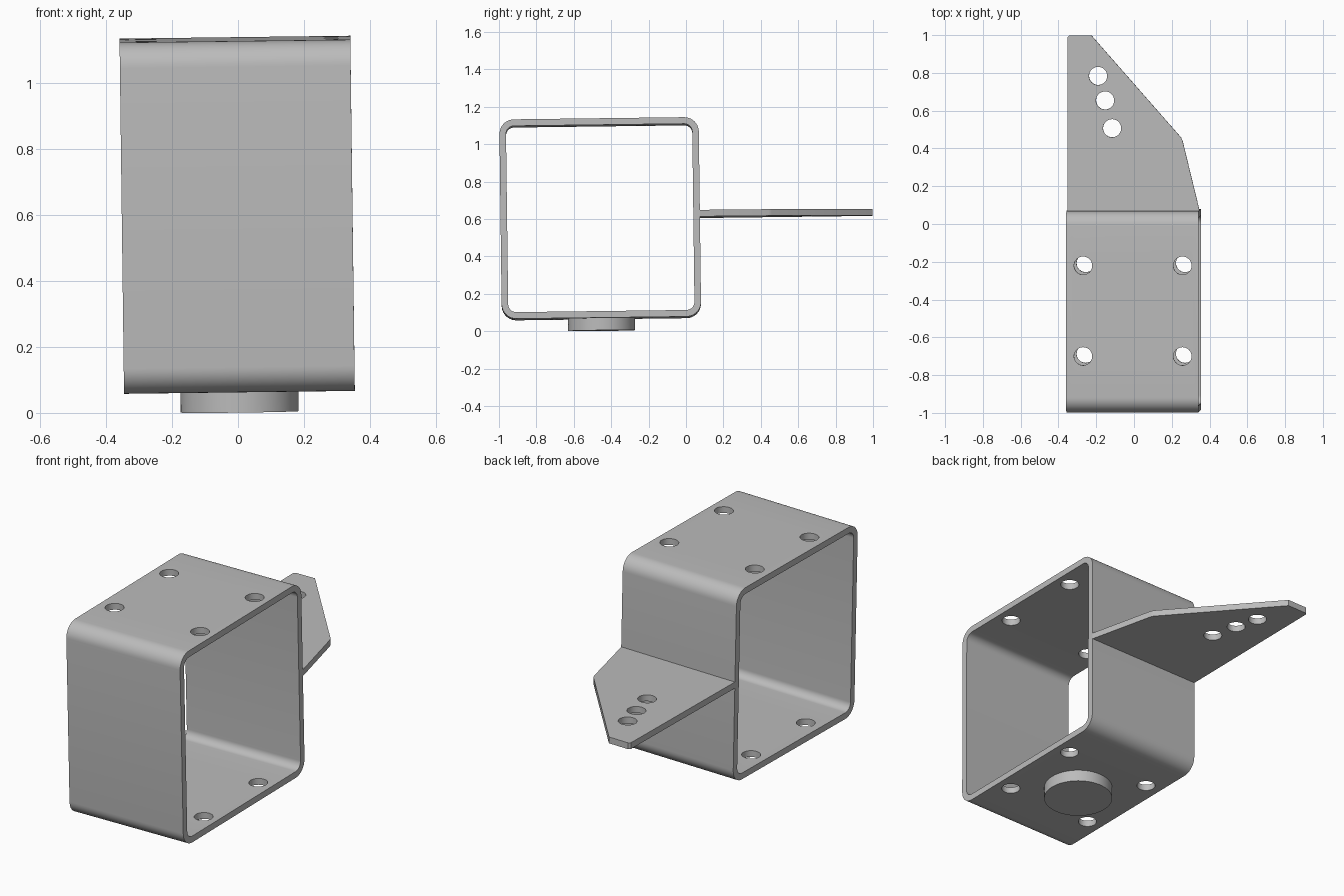
import bpy, bmesh
from math import sin, cos, pi, radians
from mathutils import Matrix

if "Cube" in bpy.data.objects:
    bpy.data.objects.remove(bpy.data.objects["Cube"])

SIDE, WIDTH, WALL, RADIUS = 1.066, 0.70, 0.035, 0.078
HOLE_R = 0.048
TILT = 0.0127
# The whole bracket leans slightly about both horizontal axes
POSE = (Matrix.Translation((-0.0025, -0.4585, 0.601))
        @ Matrix.Rotation(TILT, 4, 'X') @ Matrix.Rotation(-TILT, 4, 'Y'))

steel = bpy.data.materials.new("plain_grey")
steel.use_nodes = True
GREY = (0.5, 0.5, 0.5, 1)
steel.diffuse_color = GREY
steel.node_tree.nodes["Principled BSDF"].inputs["Base Color"].default_value = GREY


def make_object(name, bm):
    bmesh.ops.recalc_face_normals(bm, faces=bm.faces)
    mesh = bpy.data.meshes.new(name)
    bm.to_mesh(mesh)
    bm.free()
    mesh.materials.append(steel)
    obj = bpy.data.objects.new(name, mesh)
    bpy.context.collection.objects.link(obj)
    return obj


def cylinder(bm, x, y, z, radius, depth, segments):
    bmesh.ops.create_cone(bm, cap_ends=True, segments=segments, radius1=radius,
                          radius2=radius, depth=depth,
                          matrix=Matrix.Translation((x, y, z)))


def drill(obj, centres):
    """Cut vertical round holes through every wall at the given x, y centres."""
    bm = bmesh.new()
    for x, y in centres:
        cylinder(bm, x, y, 0, HOLE_R, 2, 32)
    cutter = make_object("hole_cutter", bm)
    cutter.hide_render = True
    mod = obj.modifiers.new("holes", 'BOOLEAN')
    mod.operation, mod.solver, mod.object = 'DIFFERENCE', 'EXACT', cutter
    bpy.context.view_layer.objects.active = obj
    bpy.ops.object.modifier_apply(modifier=mod.name)
    bpy.data.objects.remove(cutter)


def rounded_square(half, radius, steps=10):
    points = []
    for corner, (sy, sz) in enumerate([(1, 1), (-1, 1), (-1, -1), (1, -1)]):
        for i in range(steps + 1):
            a = (corner + i / steps) * pi / 2
            points.append((sy * (half - radius) + radius * cos(a),
                           sz * (half - radius) + radius * sin(a)))
    return points


# Square tube with rounded corners, open at both sides
bm = bmesh.new()
outer = rounded_square(SIDE / 2, RADIUS)
inner = rounded_square(SIDE / 2 - WALL, RADIUS - WALL)
rings = [[bm.verts.new((x, y, z)) for y, z in outline]
         for x, outline in ((-WIDTH / 2, outer), (WIDTH / 2, outer),
                            (WIDTH / 2, inner), (-WIDTH / 2, inner))]
count = len(outer)
for k in range(4):
    a, b = rings[k], rings[(k + 1) % 4]
    for i in range(count):
        j = (i + 1) % count
        bm.faces.new((a[i], a[j], b[j], b[i]))
tube = make_object("square_tube", bm)
drill(tube, [(0.003 + sx * 0.263, 0.005 + sy * 0.24) for sx in (-1, 1) for sy in (-1, 1)])

# Tapered plate on the back of the tube
bm = bmesh.new()
outline = [(-0.35, 0.52), (0.35, 0.53), (0.26, 0.90), (0.252, 0.917),
           (-0.222, 1.457), (-0.34, 1.457), (-0.35, 1.447)]
face = bm.faces.new([bm.verts.new((x, y, 0.0015)) for x, y in outline])
moved = bmesh.ops.extrude_face_region(bm, geom=[face])["geom"]
bmesh.ops.translate(bm, vec=(0, 0, WALL),
                    verts=[v for v in moved if isinstance(v, bmesh.types.BMVert)])
plate = make_object("back_plate", bm)
drill(plate, [(-0.187, 1.243), (-0.15, 1.113), (-0.113, 0.966)])

# Round boss under the tube
bm = bmesh.new()
cylinder(bm, 0, 0, -0.563, 0.179, 0.07, 64)
boss = make_object("bottom_boss", bm)

for obj in (tube, plate, boss):
    obj.matrix_world = POSE
    bpy.ops.object.select_all(action='DESELECT')
    obj.select_set(True)
    bpy.context.view_layer.objects.active = obj
    bpy.ops.object.shade_smooth_by_angle(angle=radians(30))
